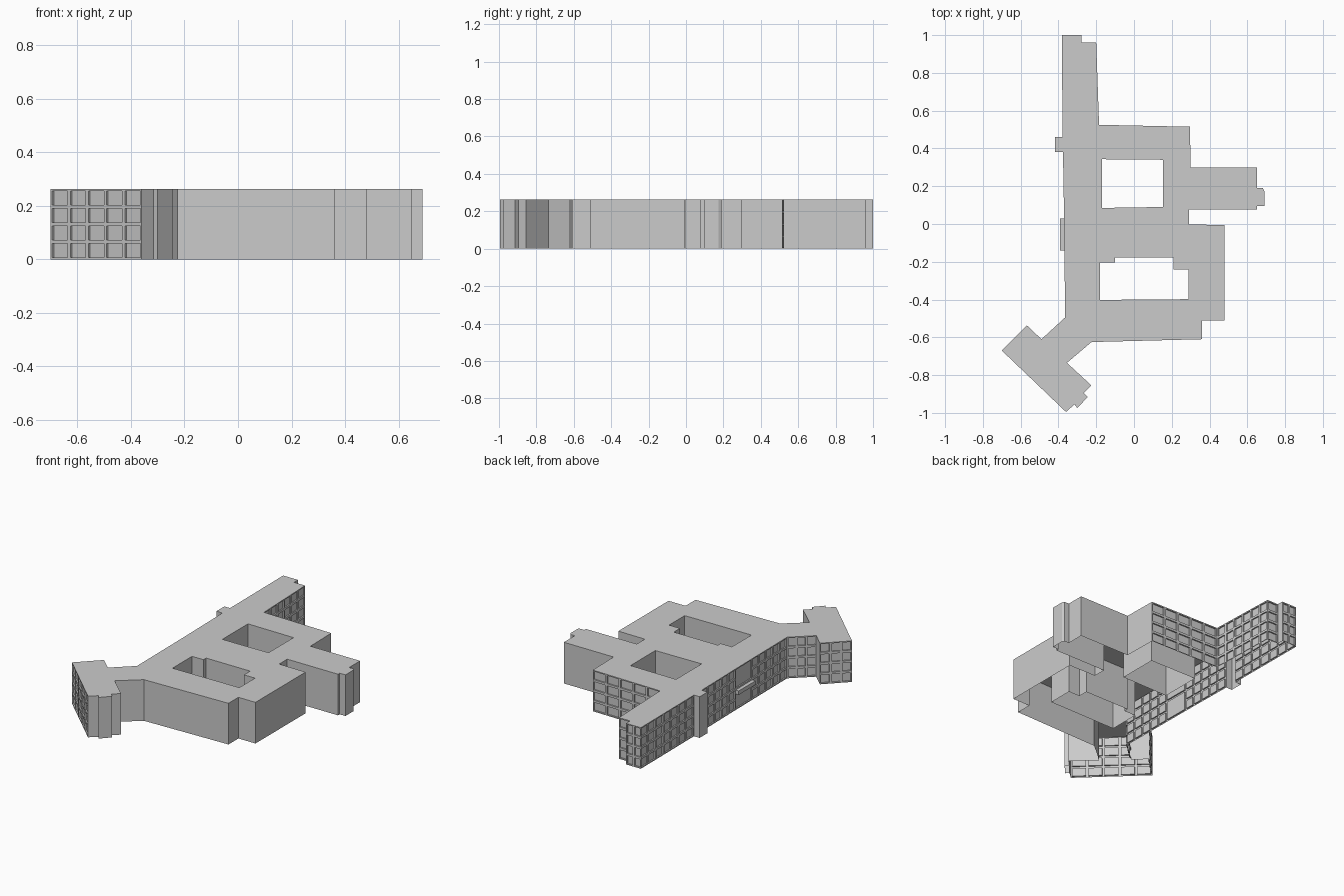
import bpy, bmesh
from mathutils import Vector

if "Cube" in bpy.data.objects:
    bpy.data.objects.remove(bpy.data.objects["Cube"])

H = 0.262        # building height
RECESS = 0.008   # depth of the window reveals

# Outer footprint, counter-clockwise: x, y and, where the wall that starts
# at this corner has windows, (columns, rows)
OUTLINE = [
    (-.70, -.67, (5, 4)), (-.36, -.995), (-.315, -.955), (-.30, -.975),
    (-.245, -.915), (-.265, -.895), (-.225, -.855), (-.355, -.735),
    (-.225, -.625), (.36, -.61), (.36, -.51), (.48, -.51), (.48, -.005),
    (.292, -.003), (.292, .078), (.65, .078), (.65, .095), (.69, .095),
    (.69, .175), (.682, .19), (.65, .19), (.65, .30), (.30, .30),
    (.296, .515, (5, 4)), (-.185, .525, (6, 4)), (-.20, .96, (1, 4)),
    (-.278, .96), (-.278, 1.0, (2, 4)), (-.382, 1.0, (7, 4)),
    (-.378, .46), (-.418, .46), (-.418, .38), (-.376, .38, (5, 4)),
    (-.37, .03, (1, 2)), (-.368, -.14, (5, 4)), (-.365, -.495, (3, 4)),
    (-.49, -.61), (-.567, -.537, (3, 4)),
]

# Courtyards, clockwise so their walls face into the yard
NORTH_YARD = [(-.17, .085), (-.17, .343), (.153, .34), (.153, .09)]
SOUTH_YARD = [(-.18, -.402), (-.18, -.205), (-.10, -.205), (-.10, -.178),
              (.21, -.178), (.21, -.24), (.288, -.24), (.288, -.398)]


def add_object(name, bm):
    mesh = bpy.data.meshes.new(name)
    bm.to_mesh(mesh)
    bm.free()
    obj = bpy.data.objects.new(name, mesh)
    bpy.context.collection.objects.link(obj)
    return obj


def add_wall(bm, p, q, cols, rows):
    """Upright grid of panels from p to q; returns its faces."""
    p, q = Vector((*p, 0)), Vector((*q, 0))
    grid = [[bm.verts.new(p.lerp(q, c / cols) + Vector((0, 0, H * r / rows)))
             for c in range(cols + 1)] for r in range(rows + 1)]
    return [bm.faces.new((grid[r][c], grid[r][c + 1],
                          grid[r + 1][c + 1], grid[r + 1][c]))
            for r in range(rows) for c in range(cols)]


# Walls with recessed windows; the underside stays open
bm = bmesh.new()
panels = []
for loop in (OUTLINE, NORTH_YARD, SOUTH_YARD):
    for a, b in zip(loop, loop[1:] + loop[:1]):
        if len(a) == 3:
            panels += add_wall(bm, a[:2], b[:2], *a[2])
        else:
            add_wall(bm, a[:2], b[:2], 1, 1)
bm.normal_update()
bmesh.ops.inset_individual(bm, faces=panels, thickness=0.010)
bm.normal_update()
bmesh.ops.inset_individual(bm, faces=panels, thickness=0.0002, depth=-RECESS)
add_object("walls", bm)

# Flat roof with the two courtyard openings
bm = bmesh.new()
edges = []
for loop in (OUTLINE, NORTH_YARD, SOUTH_YARD):
    vs = [bm.verts.new((a[0], a[1], H)) for a in loop]
    edges += [bm.edges.new((v, w)) for v, w in zip(vs, vs[1:] + vs[:1])]
bmesh.ops.triangle_fill(bm, edges=edges, use_beauty=True, normal=(0, 0, 1))
bm.normal_update()
for f in bm.faces:
    if f.normal.z < 0:
        f.normal_flip()
add_object("roof", bm)

# Entrance canopy on the west side
bm = bmesh.new()
bmesh.ops.create_cube(bm, size=1)
bmesh.ops.scale(bm, vec=(.024, .17, .025), verts=bm.verts)
bmesh.ops.translate(bm, vec=(-.380, -.055, .115), verts=bm.verts)
add_object("entrance_canopy", bm)
